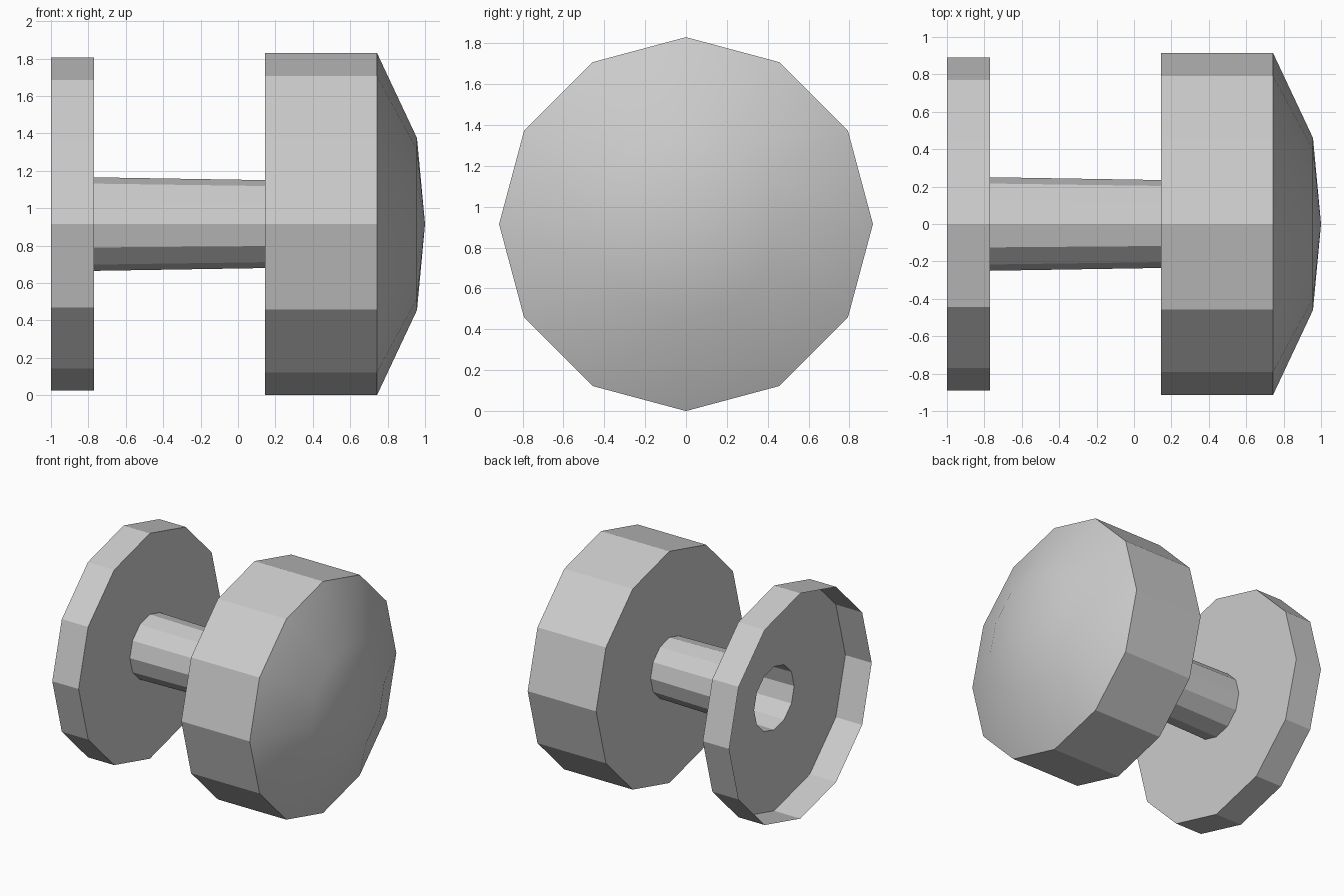
import bpy, bmesh, math

if "Cube" in bpy.data.objects:
    bpy.data.objects.remove(bpy.data.objects["Cube"])

SIDES = 12
AXIS_Z = 0.915


def revolve(name, profile):
    """Revolve (x, radius) points around the horizontal x axis."""
    bm = bmesh.new()
    rings = []
    for x, r in profile:
        count = SIDES if r > 0 else 1
        rings.append([bm.verts.new((x, r * math.cos(math.tau * k / SIDES),
                                    r * math.sin(math.tau * k / SIDES)))
                      for k in range(count)])
    for a, b in zip(rings, rings[1:]):
        for k in range(SIDES):
            n = (k + 1) % SIDES
            if len(b) == 1:
                bm.faces.new((a[k], a[n], b[0]))
            else:
                bm.faces.new((a[k], a[n], b[n], b[k]))
    mesh = bpy.data.meshes.new(name)
    bm.to_mesh(mesh)
    bm.free()
    obj = bpy.data.objects.new(name, mesh)
    obj.location.z = AXIS_Z
    bpy.context.collection.objects.link(obj)
    return obj


# Mounting plate: thin cup, open at the back, with a hole for the shaft
revolve("mounting_plate", [(-1.0, 0.89), (-0.77, 0.89), (-0.77, 0.25)])

# Hollow, slightly tapered shaft
revolve("shaft", [(-0.77, 0.25), (0.145, 0.235)])

# Knob: flat back, straight sides, smooth domed front
knob = revolve("knob", [(0.145, 0.235), (0.145, 0.915), (0.743, 0.915),
                        (0.957, 0.46), (1.0, 0)])
bpy.context.view_layer.objects.active = knob
knob.select_set(True)
bpy.ops.object.shade_smooth_by_angle(angle=math.radians(28))
